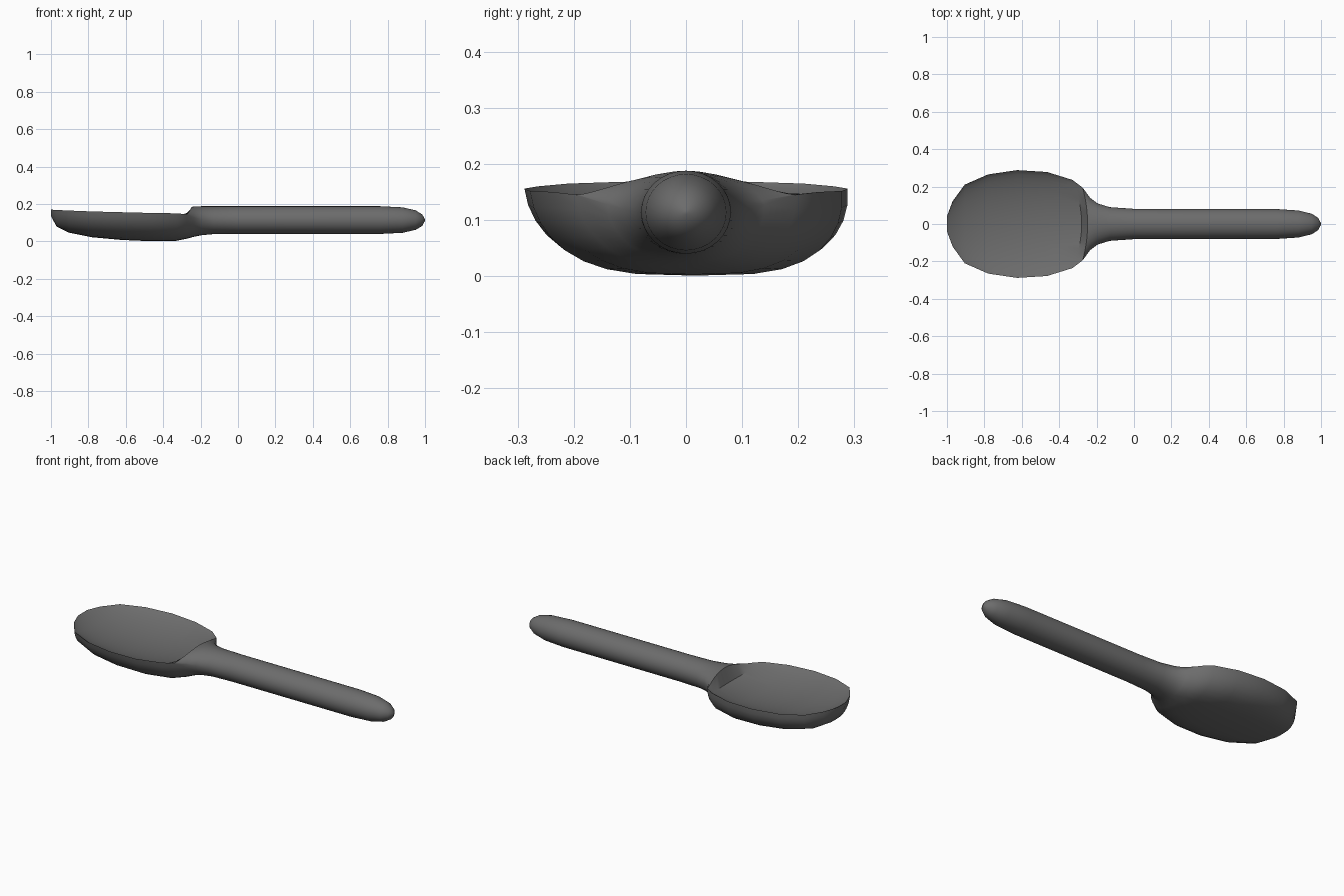
import bpy, bmesh, math

# Stations along the spoon:
# x, half width, bottom z, rim z, middle top z, forward lean of the top,
# top peakedness, underside power (smaller = fuller)
STATIONS = [
    (-1.0, 0.04, 0.135, 0.170, 0.169, 0, 1, 0.8),
    (-0.97, 0.12, 0.08, 0.168, 0.152, 0, 1.5, 0.65),
    (-0.905, 0.21, 0.047, 0.165, 0.125, 0, 1.5, 0.62),
    (-0.78, 0.265, 0.022, 0.160, 0.100, 0, 1.5, 0.6),
    (-0.625, 0.288, 0.008, 0.156, 0.086, 0, 1.5, 0.6),
    (-0.465, 0.278, 0.001, 0.152, 0.085, 0, 1.5, 0.6),
    (-0.33, 0.236, 0.003, 0.150, 0.110, 0.05, 1.5, 0.65),  # end of bowl hollow
    (-0.275, 0.195, 0.014, 0.145, 0.184, 0.027, 3, 0.75),  # shoulder crest
    (-0.235, 0.14, 0.025, 0.128, 0.187, 0, 1.3, 0.9),
    (-0.195, 0.11, 0.033, 0.119, 0.188, 0, 1, 1),
    (-0.13, 0.09, 0.039, 0.114, 0.188, 0, 1, 1),
    (0.0, 0.081, 0.04, 0.114, 0.188, 0, 1, 1),
    (0.76, 0.08, 0.04, 0.114, 0.188, 0, 1, 1),
    (0.88, 0.072, 0.046, 0.114, 0.182, 0, 1, 1),
    (0.95, 0.055, 0.062, 0.114, 0.166, 0, 1, 1),
    (0.985, 0.032, 0.083, 0.114, 0.144, 0, 1, 1),
    (1.0, 0.004, 0.11, 0.114, 0.118, 0, 1, 1),
]
SIDES = 32


def ring(bm, x, w, zb, zr, zt, lean, peak, power):
    verts = []
    for i in range(SIDES):
        a = 2 * math.pi * i / SIDES
        c, s = math.cos(a), math.sin(a)
        if s >= 0:  # hollow bowl or rounded handle top
            co = (x + lean * s * s, w * c, zr + (zt - zr) * s ** peak)
        else:       # rounded underside, bowl slightly fuller towards +y
            y = math.copysign(abs(c) ** power, c) * w
            co = (x, y - 0.04 * (1 - power) * s, zr + (zr - zb) * s)
        verts.append(bm.verts.new(co))
    return verts


# Spoon body: one continuous loft
bm = bmesh.new()
rings = [ring(bm, *st) for st in STATIONS]
for a, b in zip(rings, rings[1:]):
    for i in range(SIDES):
        j = (i + 1) % SIDES
        bm.faces.new((a[i], a[j], b[j], b[i]))
bm.faces.new(rings[0])
bm.faces.new(rings[-1])
bmesh.ops.recalc_face_normals(bm, faces=bm.faces)

mesh = bpy.data.meshes.new("spoon")
bm.to_mesh(mesh)
bm.free()
spoon = bpy.data.objects.new("spoon", mesh)
bpy.context.collection.objects.link(spoon)

# Dark grey finish
mat = bpy.data.materials.new("dark_grey")
mat.diffuse_color = (0.15, 0.15, 0.15, 1)
mesh.materials.append(mat)

bpy.context.view_layer.objects.active = spoon
spoon.select_set(True)
bpy.ops.object.shade_smooth_by_angle(angle=math.radians(40))
